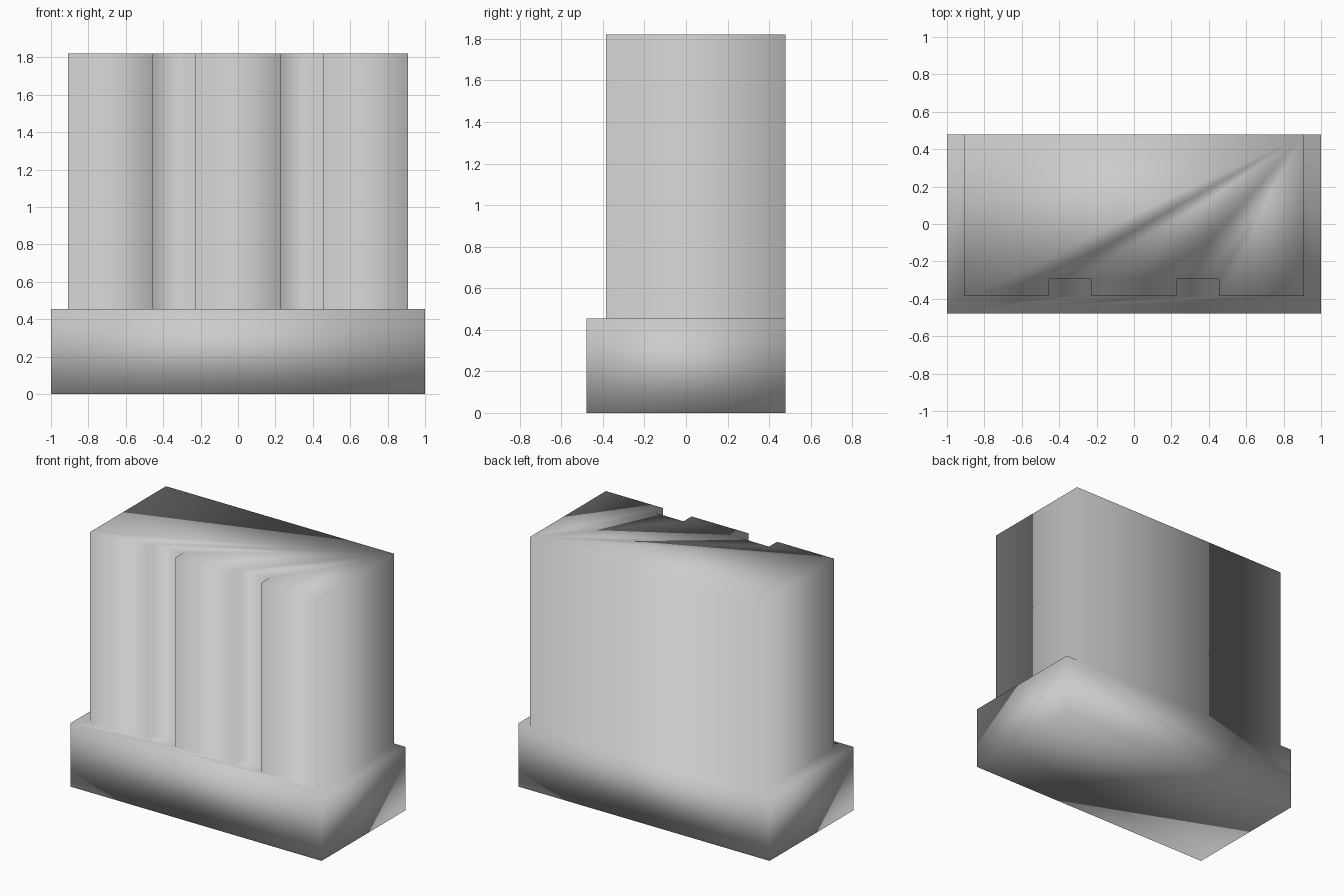
import bpy
import bmesh

default_cube = bpy.data.objects.get("Cube")
if default_cube:
    bpy.data.objects.remove(default_cube, do_unlink=True)

# Main dimensions
FRONT, BACK = -0.478, 0.478
BLOCK_FRONT, GROOVE_BACK = -0.386, -0.295
BASE_TOP, BLOCK_TOP = 0.455, 1.82
BLOCK_SIDE = 0.908

grey = bpy.data.materials.new("light_grey")
grey.use_nodes = True
colour = (0.6, 0.6, 0.6, 1)
grey.diffuse_color = colour
grey.node_tree.nodes["Principled BSDF"].inputs["Base Color"].default_value = colour

# Half outlines on the left side, from the front centre to the back
base_half = [(1, FRONT), (1, BACK)]
block_half = [(0.226, BLOCK_FRONT), (0.226, GROOVE_BACK), (0.455, GROOVE_BACK),
              (0.455, BLOCK_FRONT), (BLOCK_SIDE, BLOCK_FRONT), (BLOCK_SIDE, BACK)]


def ring(bm, half, z):
    """Mirror a half outline; the ring starts and ends at the back edge."""
    outline = [(-x, y) for x, y in reversed(half)] + half
    return [bm.verts.new((x, y, z)) for x, y in outline]


def wall(bm, lower, upper):
    """Join two rings, leaving the flush back open."""
    for i in range(len(lower) - 1):
        bm.faces.new((lower[i], lower[i + 1], upper[i + 1], upper[i]))


bm = bmesh.new()
floor = ring(bm, base_half, 0)
ledge = ring(bm, base_half, BASE_TOP)
foot = ring(bm, block_half, BASE_TOP)
crown = ring(bm, block_half, BLOCK_TOP)

# Base and grooved block walls
wall(bm, floor, ledge)
wall(bm, foot, crown)

# Underside, top, step around the block, and the flush stepped back
bm.faces.new(floor[::-1])
bm.faces.new(crown)
bm.faces.new(ledge + foot[::-1])
bm.faces.new([floor[-1], floor[0], ledge[0], foot[0],
              crown[0], crown[-1], foot[-1], ledge[-1]])
bmesh.ops.recalc_face_normals(bm, faces=bm.faces)

# One welded surface, with shading blended over its edges
for face in bm.faces:
    face.smooth = True

mesh = bpy.data.meshes.new("grooved_block_on_base")
bm.to_mesh(mesh)
bm.free()
mesh.materials.append(grey)
block = bpy.data.objects.new("grooved_block_on_base", mesh)
bpy.context.collection.objects.link(block)
